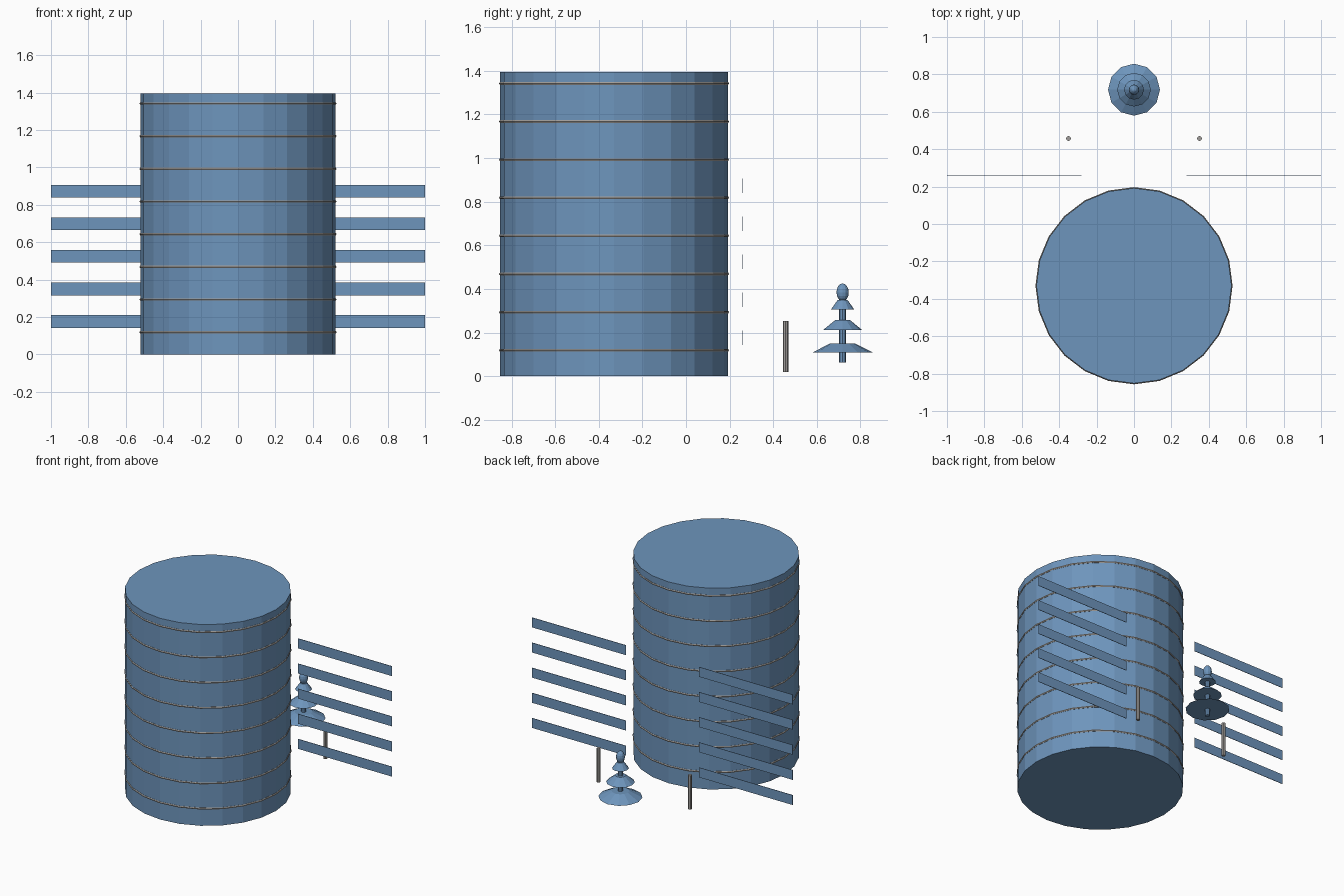
import bpy
import math

if "Cube" in bpy.data.objects:
    bpy.data.objects.remove(bpy.data.objects["Cube"])


def material(name, rgb):
    m = bpy.data.materials.new(name)
    m.diffuse_color = (*rgb, 1.0)
    m.use_nodes = True
    m.node_tree.nodes["Principled BSDF"].inputs["Base Color"].default_value = m.diffuse_color
    return m


BLUE = material("steel blue", (0.155, 0.30, 0.505))
GREY = material("warm grey", (0.35, 0.335, 0.32))


def finish(name, mat):
    ob = bpy.context.object
    ob.name = name
    ob.data.materials.append(mat)
    return ob


def frustum(name, x, y, z0, z1, r0, r1, sides, mat):
    bpy.ops.mesh.primitive_cone_add(
        vertices=sides, radius1=r0, radius2=r1, depth=z1 - z0,
        location=(x, y, (z0 + z1) / 2))
    return finish(name, mat)


TANK_Y = -0.33
TREE_Y = 0.718

# Big drum
frustum("drum", 0, TANK_Y, 0, 1.395, 0.522, 0.522, 24, BLUE)

# Thin hoops around the drum
for i in range(8):
    bpy.ops.mesh.primitive_torus_add(
        major_segments=24, minor_segments=6, major_radius=0.52,
        minor_radius=0.007, location=(0, TANK_Y, 0.119 + 0.1747 * i))
    # line the hoop corners up with the drum corners
    finish(f"hoop_{i + 1}", GREY)

for side, label in ((-1, "left"), (1, "right")):
    # Stacks of thin horizontal slats
    for i in range(5):
        bpy.ops.mesh.primitive_cube_add(
            size=1, location=(side * 0.64, 0.258, 0.176 + 0.1742 * i))
        ob = finish(f"slat_{label}_{i + 1}", BLUE)
        ob.scale = (0.72, 0.003, 0.068)
    # Short posts
    frustum(f"post_{label}", side * 0.35, 0.457, 0.018, 0.252,
            0.013, 0.013, 8, GREY)

# Tiered ornament: stem, three skirts and an egg-shaped tip
frustum("stem", 0, TREE_Y, 0.062, 0.36, 0.016, 0.016, 8, BLUE)
skirts = ((0.108, 0.150, 0.139, 0.057),
          (0.211, 0.257, 0.090, 0.034),
          (0.306, 0.350, 0.053, 0.022))
for i, (z0, z1, r0, r1) in enumerate(skirts):
    frustum(f"skirt_{i + 1}", 0, TREE_Y, z0, z1, r0, r1, 12, BLUE)

bpy.ops.mesh.primitive_uv_sphere_add(
    segments=12, ring_count=8, radius=1, location=(0, TREE_Y, 0.384))
tip = finish("tip", BLUE)
tip.scale = (0.028, 0.028, 0.041)
